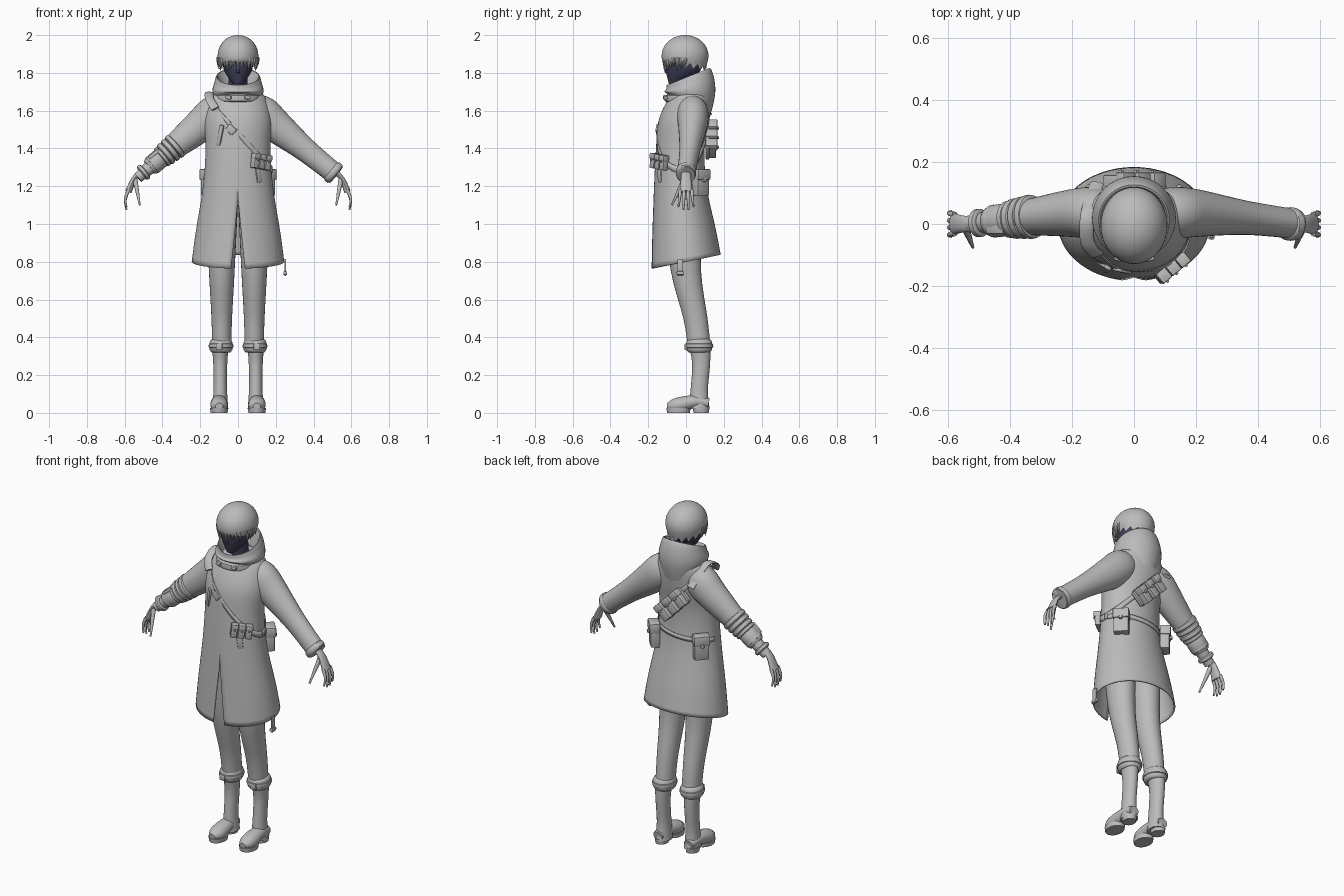
import bpy, bmesh
from math import sin, cos, pi, radians
from mathutils import Vector, Euler

cube = bpy.data.objects.get("Cube")
if cube:
    bpy.data.objects.remove(cube, do_unlink=True)


def material(name, rgb):
    mat = bpy.data.materials.new(name)
    mat.use_nodes = True
    mat.diffuse_color = (*rgb, 1)
    mat.node_tree.nodes["Principled BSDF"].inputs["Base Color"].default_value = (*rgb, 1)
    return mat


GREY = material("plain grey", (.5, .5, .5))
NAVY = material("dark navy", (.05, .05, .1))


def finish(name, bm, mat=GREY):
    bmesh.ops.recalc_face_normals(bm, faces=bm.faces)
    mesh = bpy.data.meshes.new(name)
    bm.to_mesh(mesh)
    bm.free()
    mesh.materials.append(mat)
    for face in mesh.polygons:
        face.use_smooth = True
    mesh.set_sharp_from_angle(angle=radians(40))
    ob = bpy.data.objects.new(name, mesh)
    bpy.context.collection.objects.link(ob)
    return ob


def thicken(ob, thickness):
    shell = ob.modifiers.new("thickness", 'SOLIDIFY')
    shell.thickness, shell.offset = thickness, 0


def smooth_rows(rows, steps):
    # Catmull-Rom interpolation between sections
    result, last = [], len(rows) - 1
    for i in range(last):
        near = rows[max(i - 1, 0)], rows[i], rows[i + 1], rows[min(i + 2, last)]
        for step in range(steps):
            t = step / steps
            result.append([b + t * ((c - a) + t * (2 * a - 5 * b + 4 * c - d
                                                   + t * (3 * b - a - 3 * c + d))) / 2
                           for a, b, c, d in zip(*near)])
    return result + [list(rows[last])]


def loft(name, rows, wide=1, mat=GREY, seg=28, flat=False, ref=(0, 1, 0), steps=4,
         caps=(True, True), gap=None, jag=None, mirror=1):
    """Rows hold x, y, z, radius along ref and tilt; wide scales the other radius."""
    rows = smooth_rows([(*row, 0)[:5] for row in rows], steps)
    bm, rings = bmesh.new(), []
    for i, (x, y, z, radius, tilt) in enumerate(rows):
        side, across = Vector(ref), Vector((1, 0, 0))
        if not flat:
            ahead, behind = rows[min(i + 1, len(rows) - 1)], rows[max(i - 1, 0)]
            tangent = (Vector(ahead[:3]) - Vector(behind[:3])).normalized()
            side = (side - tangent * side.dot(tangent)).normalized()
            across = tangent.cross(side)
        opening, ring = (gap(z) if gap else 0), []
        for j in range(seg + 1):
            turn = opening - pi / 2 + 2 * (pi - opening) * j / seg
            along = radius * sin(turn)
            p = Vector((x, y, z + tilt * along)) + side * along
            p += across * radius * wide * cos(turn)
            if jag and i == len(rows) - 1:
                p.z += jag(j % seg)
            p.x *= mirror
            ring.append(bm.verts.new(p))
        rings.append(ring)
    for low, high in zip(rings, rings[1:]):
        for j in range(seg):
            bm.faces.new((low[j], low[j + 1], high[j + 1], high[j]))
    for capped, ring in zip(caps, (rings[0], rings[-1])):
        if capped:
            bm.faces.new(ring[:-1])
    bmesh.ops.remove_doubles(bm, verts=bm.verts, dist=.00001)
    return finish(name, bm, mat)


def column(name, rows, wide=1, x=0, **options):
    # Level sections given as y, z, radius and tilt
    return loft(name, [(x, *row) for row in rows], wide, flat=True, **options)


def limb(name, start, end, radius, tip, bow=0, **options):
    # Straight or bowed taper between two points
    rows = []
    for t in (0, .25, .5, .75, 1):
        p = Vector(start).lerp(Vector(end), t)
        rows.append((p.x + bow * sin(pi * t), p.y, p.z, radius + (tip - radius) * t))
    return loft(name, rows, steps=2, **options)


def roll(name, start, end, radius, wide=1, **options):
    # Band with rounded edges
    rows = [(*Vector(start).lerp(Vector(end), t), radius * size)
            for t, size in ((0, .8), (.2, 1), (.8, 1), (1, .8))]
    return loft(name, rows, wide, steps=2, **options)


def box(name, loc, size, rot=(0, 0, 0)):
    bm = bmesh.new()
    bmesh.ops.create_cube(bm, size=1)
    bmesh.ops.scale(bm, vec=size, verts=bm.verts)
    bmesh.ops.bevel(bm, geom=bm.edges[:], offset=min(.005, min(size) * .3), segments=2,
                    affect='EDGES', profile=.5)
    ob = finish(name, bm)
    ob.location, ob.rotation_euler = loc, rot


# Long coat with a front slit and a hem that rises at the back
COAT = [(.03, 1.7, .08, 0), (.02, 1.66, .11, 0), (-.01, 1.55, .13, 0), (-.03, 1.4, .125, 0),
        (-.03, 1.2, .135, 0), (-.01, .95, .165, .1), (0, .8, .18, .2)]
COAT_WIDE = 1.34
coat = column("coat", COAT, COAT_WIDE, seg=56, caps=(True, False),
              gap=lambda z: .45 * max(0, 1.14 - z))
thicken(coat, .008)


def surface(turn, z):
    # Point on the coat at an angle and height
    for upper, lower in zip(COAT, COAT[1:]):
        if lower[1] <= z <= upper[1]:
            y, _, radius, _ = Vector(upper).lerp(lower, (upper[1] - z) / (upper[1] - lower[1]))
            return Vector((radius * COAT_WIDE * cos(turn), y + radius * sin(turn), z))


def outward(turn):
    return Vector((cos(turn), sin(turn), 0))


def strap(name, slope, height, width, first=0, last=360):
    bm, pairs, count = bmesh.new(), [], 60
    for i in range(count + 1):
        turn, z = radians(first + (last - first) * i / count), height
        for _ in range(12):
            z = min(1.66, (z + height + slope * surface(turn, z).x) / 2)
        p = surface(turn, z) + outward(turn) * .005
        pairs.append([bm.verts.new(p + Vector((0, 0, d * width / 2))) for d in (-1, 1)])
    for here, there in zip(pairs, pairs[1:]):
        bm.faces.new((here[0], there[0], there[1], here[1]))
    thicken(finish(name, bm), .005)


def mount(name, angle, z, size, tilt=0, along=0, drop=0):
    # Box resting on the coat, its local y pointing outward
    turn = radians(angle)
    rot = Euler((0, radians(tilt), turn - pi / 2))
    loc = surface(turn, z) + outward(turn) * size[1] / 2
    box(name, loc + rot.to_matrix() @ Vector((along, 0, drop)), size, rot)


def pouch(name, angle, z, size, tilt=0, along=0):
    width, depth, height = size
    mount(name, angle, z, size, tilt, along)
    mount(name + "_flap", angle, z, (width * 1.1, depth * 1.15, height * .4),
          tilt, along, height * .3)
    mount(name + "_clasp", angle, z, (width * .25, depth * 1.3, height * .15),
          tilt, along, height * .1)


strap("chest_strap", -1.1, 1.48, .035)
strap("back_belt", .1, 1.26, .025, 10, 170)
pouch("left_hip_pouch", 42, 1.22, (.08, .05, .14))
pouch("right_hip_pouch", 138, 1.22, (.08, .05, .14))

# Back and front pouches along the strap
mount("back_pouch_plate", 90, 1.45, (.22, .02, .09), 46)
for i in (-1, 0, 1):
    pouch("back_pouch", 90, 1.45, (.05, .055, .1), 46, i * .07)
    pouch("front_pouch", -50, 1.33, (.035, .035, .08), -8, i * .04)
mount("pouch_hanging_strap", -53, 1.26, (.03, .01, .08), 8)
mount("chest_hanging_strap", -122, 1.47, (.025, .015, .11), -12)
mount("chest_buckle", -102, 1.5, (.05, .015, .04), -45)
box("hem_strap", (.25, -.03, .77), (.01, .03, .09))
box("hem_buckle", (.25, -.03, .74), (.02, .04, .02))
loft("shoulder_strap", [(-.12, -.1, 1.61, .023), (-.15, -.06, 1.66, .023),
                        (-.15, .03, 1.69, .023), (-.12, .13, 1.58, .023)],
     wide=.35, ref=(1, 0, 0))

# Hood folded around the neck
column("hood_collar", [(.02, 1.64, .115, -.4), (.02, 1.7, .135, 0), (.02, 1.75, .125, .3),
                       (.01, 1.78, .11, .4), (.01, 1.7, .085, .2)],
       seg=40, caps=(False, False))
roll("collar_band", (0, .01, 1.64), (0, .01, 1.69), .122)
for side in (-1, 1):
    box("collar_clip", (side * .05, -.11, 1.67), (.03, .02, .02), (0, .2, side * .2))

# Head with a cap of hair and loose locks
limb("neck", (0, .02, 1.66), (0, 0, 1.84), .05, .05, mat=NAVY)
column("face", [(0, 1.92, .095), (-.01, 1.85, .1), (-.02, 1.8, .085), (-.06, 1.74, .03)],
       .8, mat=NAVY)
limb("nose", (0, -.1, 1.84), (0, -.105, 1.8), .006, .01, mat=NAVY, seg=10)
arc = [2.05 * i / 8 for i in range(9)]
column("hair", [(-.005, 1.89 + .11 * cos(t), .123 * sin(t) + .001, -.15 * (t == arc[-1]))
                for t in arc],
       .87, seg=48, steps=2, caps=(True, False), jag=lambda j: .014 * (j % 3 - 1))
for i in range(17):
    turn = -pi * (i + .2) / 16.4
    root = Vector((.1 * cos(turn), .115 * sin(turn), 1.88))
    limb("hair_lock", root, root - Vector((0, 0, .05 + .01 * (i % 3))), .013, .001,
         bow=.005 * cos(turn), seg=8)

# Sleeves: full on the left, rolled above a bracer on the right
SLEEVE = [(.08, .03, 1.6, .075), (.13, .035, 1.58, .084), (.2, .035, 1.52, .077),
          (.36, .02, 1.39, .055), (.52, 0, 1.26, .048)]
loft("left_sleeve", SLEEVE, 1.15)
roll("left_cuff_strap", (.49, 0, 1.285), (.52, 0, 1.26), .053, 1.15)
box("left_cuff_buckle", (.535, -.01, 1.3), (.03, .03, .02), (0, .7, 0))
loft("right_sleeve", SLEEVE[:-1], 1.15, mirror=-1)
limb("right_forearm", (.34, .02, 1.405), (.53, 0, 1.245), .052, .028, mirror=-1)


def arm_band(name, centre, radius, half):
    # Band around the right forearm
    ends = [(x, .02 - .12 * (x - .36), 1.39 - .83 * (x - .36))
            for x in (centre - half, centre + half)]
    roll(name, *ends, radius, mirror=-1)


for i in range(3):
    arm_band("sleeve_roll", .335 + .023 * i, .07 - .003 * i, .013)
arm_band("bracer", .43, .052, .04)
for i in range(3):
    arm_band("bracer_strap", .4 + .05 * i, .059 - .007 * i, .01)
box("bracer_plate", (-.445, -.01, 1.37), (.07, .045, .02), (0, -.7, 0))

# Hands, legs and boots
for side, label in ((1, "left_"), (-1, "right_")):
    loft(label + "palm", [(.51, 0, 1.28, .024), (.55, 0, 1.24, .027), (.58, 0, 1.17, .035)],
         .5, seg=16, mirror=side)
    for i in range(4):
        spread = .022 * (i - 1.5)
        limb(label + "finger", (.578, spread * .9, 1.18),
             (.59, spread * 1.2, 1.09 - .015 * (i in (1, 2))), .01, .005,
             bow=.012, seg=10, mirror=side)
    limb(label + "thumb", (.545, -.01, 1.235), (.52, -.075, 1.1), .014, .005,
         seg=10, mirror=side)
    column(label + "trouser_leg", [(-.02, 1.1, .1), (0, .75, .08), (.05, .5, .064),
                                   (.07, .35, .06)], .85, x=.086, mirror=side)
    roll(label + "boot_cuff", (.09, .07, .39), (.09, .07, .32), .068, .88, mirror=side)
    roll(label + "boot_strap", (.09, .07, .37), (.09, .07, .34), .073, .88, mirror=side)
    box(label + "boot_buckle", (side * .1, 0, .35), (.035, .015, .035))
    column(label + "boot_shaft", [(.075, .34, .055), (.08, .25, .047), (.07, .12, .046),
                                  (.07, .02, .055)], .78, x=.094, mirror=side)
    loft(label + "boot_foot", [(.1, .12, .05, .03), (.1, .05, .06, .04), (.1, -.05, .04, .046),
                               (.1, -.1, .035, .02)], .85, ref=(1, 0, 0), mirror=side)
    limb(label + "boot_sole", (.1, -.04, 0), (.1, -.04, .025), .06, .064, wide=.75, mirror=side)
    limb(label + "boot_heel", (.1, .08, 0), (.1, .08, .03), .04, .045, wide=.85, mirror=side)
